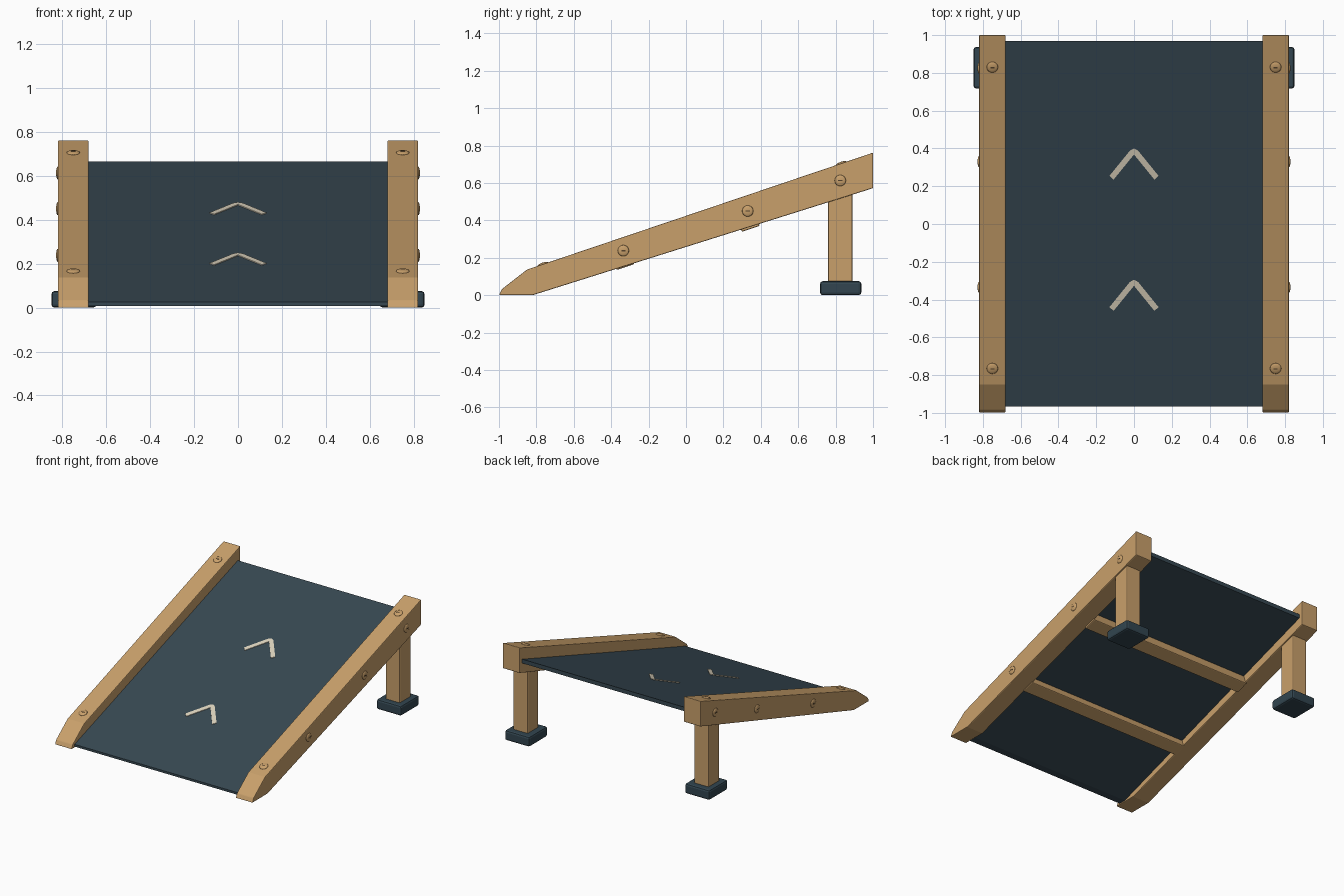
import bpy, bmesh, math
from mathutils import Vector, Matrix

if "Cube" in bpy.data.objects:
    bpy.data.objects.remove(bpy.data.objects["Cube"])

SLOPE = 0.331
ANGLE = math.atan(SLOPE)


def material(name, rgb):
    m = bpy.data.materials.new(name)
    m.diffuse_color = (*rgb, 1)
    m.use_nodes = True
    m.node_tree.nodes["Principled BSDF"].inputs["Base Color"].default_value = m.diffuse_color
    return m


WOOD = material("wood", (0.584, 0.352, 0.147))
SLATE = material("slate panel", (0.038, 0.065, 0.084))
RUBBER = material("foot rubber", (0.032, 0.06, 0.08))
CREAM = material("cream", (0.72, 0.65, 0.51))
DARK = material("dark slot", (0.09, 0.055, 0.025))


def finish(name, bm, mat, bevel=0, segments=2):
    bmesh.ops.recalc_face_normals(bm, faces=bm.faces)
    me = bpy.data.meshes.new(name)
    bm.to_mesh(me)
    bm.free()
    me.materials.append(mat)
    ob = bpy.data.objects.new(name, me)
    bpy.context.collection.objects.link(ob)
    if bevel:
        b = ob.modifiers.new("bevel", 'BEVEL')
        b.width, b.segments = bevel, segments
        b.limit_method = 'ANGLE'
        b.angle_limit = math.radians(25)
    return ob


def extrude(name, points, offset, mat, bevel=0):
    bm = bmesh.new()
    f = bm.faces.new([bm.verts.new(p) for p in points])
    r = bmesh.ops.extrude_face_region(bm, geom=[f])
    verts = [g for g in r["geom"] if isinstance(g, bmesh.types.BMVert)]
    bmesh.ops.translate(bm, verts=verts, vec=offset)
    return finish(name, bm, mat, bevel)


def box(name, centre, size, mat, bevel=0, tilt=0):
    bm = bmesh.new()
    m = (Matrix.Translation(centre) @ Matrix.Rotation(tilt, 4, 'X')
         @ Matrix.Diagonal((*size, 1)))
    bmesh.ops.create_cube(bm, size=1, matrix=m)
    return finish(name, bm, mat, bevel)


def screw(name, centre, normal):
    # low domed head with a small dark slot on top
    rot = Vector(normal).to_track_quat('Z', 'Y').to_matrix().to_4x4()
    m = Matrix.Translation(centre) @ rot
    bm = bmesh.new()
    bmesh.ops.create_uvsphere(bm, u_segments=20, v_segments=10, radius=0.03,
                              matrix=m @ Matrix.Diagonal((1, 1, 0.28, 1)))
    for f in bm.faces:
        f.smooth = True
    finish(name, bm, WOOD)
    bm = bmesh.new()
    long_axis = (0.007, 0.022) if abs(normal[0]) > 0.5 else (0.022, 0.007)
    if abs(normal[0]) > 0.5 and abs((rot @ Vector((1, 0, 0))).y) > 0.5:
        long_axis = long_axis[::-1]
    bmesh.ops.create_cube(bm, size=1, matrix=m @ Matrix.Translation((0, 0, 0.0065))
                          @ Matrix.Diagonal((*long_axis, 0.005, 1)))
    finish(name + "_slot", bm, DARK)


def panel_z(y):
    return 0.344 + SLOPE * y


# side rails, legs, feet and screws
rail = [(-1, 0), (-0.82, 0), (1, 0.572), (1, 0.762), (-0.85, 0.137), (-0.985, 0.032)]
for side, s in (("left", -1), ("right", 1)):
    extrude(side + "_rail", [(s * 0.68, y, z) for y, z in rail],
            (s * 0.14, 0, 0), WOOD, 0.005)
    box(side + "_leg", (s * 0.75, 0.825, 0.31), (0.12, 0.13, 0.5), WOOD, 0.008)
    box(side + "_foot", (s * 0.747, 0.827, 0.0375), (0.205, 0.22, 0.075), RUBBER, 0.014)
    for i, y in enumerate((-0.765, 0.83)):
        screw(f"{side}_top_screw_{i}", (s * 0.75, y, 0.4243 + 0.3378 * y),
              (0, -0.3378, 1))
    for i, (y, z) in enumerate(((-0.335, 0.238), (0.33, 0.45), (0.825, 0.613))):
        screw(f"{side}_side_screw_{i}", (s * 0.82, y, z), (s, 0, 0))

# ramp panel
y0, y1, t = -0.965, 0.97, 0.03
extrude("ramp_panel", [(-0.685, y0, panel_z(y0)), (-0.685, y1, panel_z(y1)),
                       (-0.685, y1, panel_z(y1) - t), (-0.685, y0 + 0.055, 0.008),
                       (-0.685, y0, 0.008)],
        (1.37, 0, 0), SLATE)

# cross bars under the panel
for i, (y, z) in enumerate(((-0.335, 0.184), (0.335, 0.389))):
    box(f"cross_bar_{i}", (0, y, z), (1.38, 0.1, 0.072), WOOD, 0.006, ANGLE)

# chevron markings
chevron = [(0, 0), (0.022, -0.012), (0.13, -0.145), (0.108, -0.165), (0, -0.032),
           (-0.108, -0.165), (-0.13, -0.145), (-0.022, -0.012)]
for i, apex in enumerate((-0.295, 0.4)):
    extrude(f"chevron_{i}", [(x, apex + y, panel_z(apex + y) - 0.002) for x, y in chevron],
            (0, 0, 0.006), CREAM)
